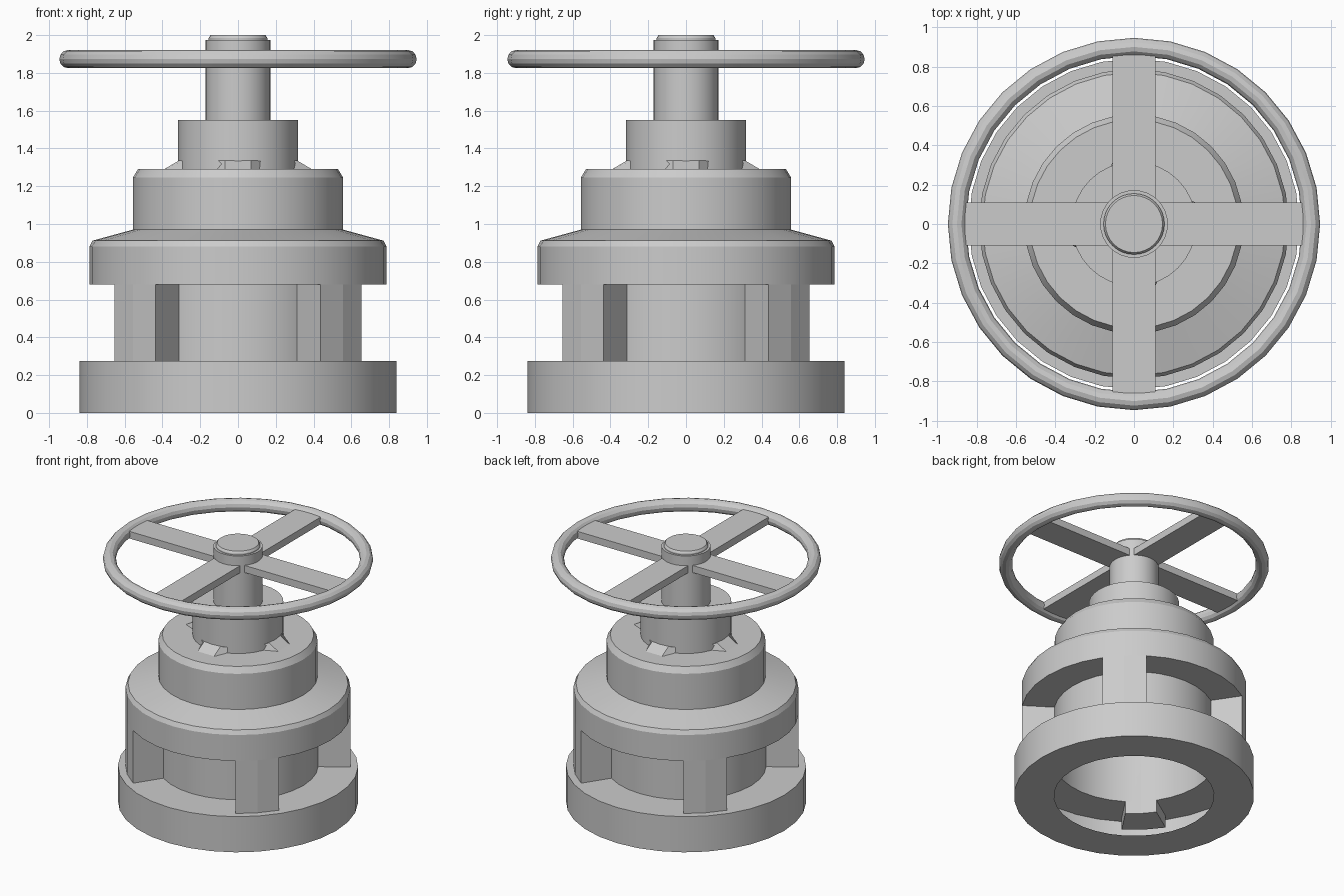
import bpy, math
from math import cos, sin, pi

if "Cube" in bpy.data.objects:
    bpy.data.objects.remove(bpy.data.objects["Cube"])

SEG = 32


def add_mesh(name, verts, faces, smooth=True):
    me = bpy.data.meshes.new(name)
    me.from_pydata(verts, [], faces)
    me.update()
    ob = bpy.data.objects.new(name, me)
    bpy.context.collection.objects.link(ob)
    if smooth:
        bpy.ops.object.select_all(action='DESELECT')
        ob.select_set(True)
        bpy.context.view_layer.objects.active = ob
        bpy.ops.object.shade_smooth_by_angle(angle=math.radians(20))
    return ob


def lathe(name, profile, closed=False, cap=False, seg=SEG):
    """Revolve (radius, z) points about z; optionally close the loop or cap the end."""
    verts = [(r * cos(2 * pi * j / seg), r * sin(2 * pi * j / seg), z)
             for r, z in profile for j in range(seg)]
    n = len(profile)
    faces = []
    for i in range(n if closed else n - 1):
        a, b = i * seg, ((i + 1) % n) * seg
        faces += [(a + j, a + (j + 1) % seg, b + (j + 1) % seg, b + j) for j in range(seg)]
    if cap:
        faces.append(tuple((n - 1) * seg + j for j in range(seg)))
    return add_mesh(name, verts, faces)


def prism(name, outline, z0, z1):
    """Extrude a counter-clockwise outline between two heights."""
    n = len(outline)
    verts = [(x, y, z) for z in (z0, z1) for x, y in outline]
    faces = [tuple(reversed(range(n))), tuple(range(n, 2 * n))]
    faces += [(i, (i + 1) % n, n + (i + 1) % n, n + i) for i in range(n)]
    return add_mesh(name, verts, faces, smooth=False)


# Hollow base ring, open on the inside
lathe("base_ring", [(.56, 0), (.84, 0), (.84, .275), (.56, .275)])

# Stepped body shell: inner sleeve, flange, shoulder, collar, neck and stem
lathe("body", [(.56, .275), (.56, .68), (.787, .68), (.787, .88), (.77, .912),
               (.557, .97), (.557, 1.245), (.53, 1.29), (.317, 1.29), (.317, 1.55),
               (.172, 1.55), (.172, 1.975), (.155, 1.975), (.155, 1.985), (.145, 2.0)], cap=True)

# Four wedge pillars between the base and the flange
step = 2 * pi / SEG
for k in range(4):
    mid = pi / 4 + k * pi / 2
    angles = [mid - step, mid, mid + step]
    outline = [(.787 * cos(a), .787 * sin(a)) for a in angles]
    outline += [(.56 * cos(a), .56 * sin(a)) for a in reversed(angles)]
    prism(f"pillar_{k + 1}", outline, .18, .68)

# Four small sloped lugs around the neck
for k in range(4):
    lug = add_mesh(f"neck_lug_{k + 1}",
                   [(.28, -.12, 1.285), (.40, -.07, 1.285), (.40, .07, 1.285), (.28, .12, 1.285),
                    (.29, -.12, 1.335), (.315, -.07, 1.335), (.315, .07, 1.335), (.29, .12, 1.335)],
                   [(3, 2, 1, 0), (4, 5, 6, 7), (0, 1, 5, 4), (1, 2, 6, 5), (2, 3, 7, 6), (3, 0, 4, 7)],
                   smooth=False)
    lug.rotation_euler.z = k * pi / 2

# Handwheel rim
lathe("wheel_rim", [(.90 + .046 * cos(2 * pi * i / 12), 1.873 + .048 * sin(2 * pi * i / 12))
                    for i in range(12)], closed=True)

# Handwheel spokes
for k in range(4):
    spoke = prism(f"wheel_spoke_{k + 1}", [(.11, -.11), (.86, -.11), (.86, .11), (.11, .11)],
                  1.845, 1.9)
    spoke.rotation_euler.z = k * pi / 2
